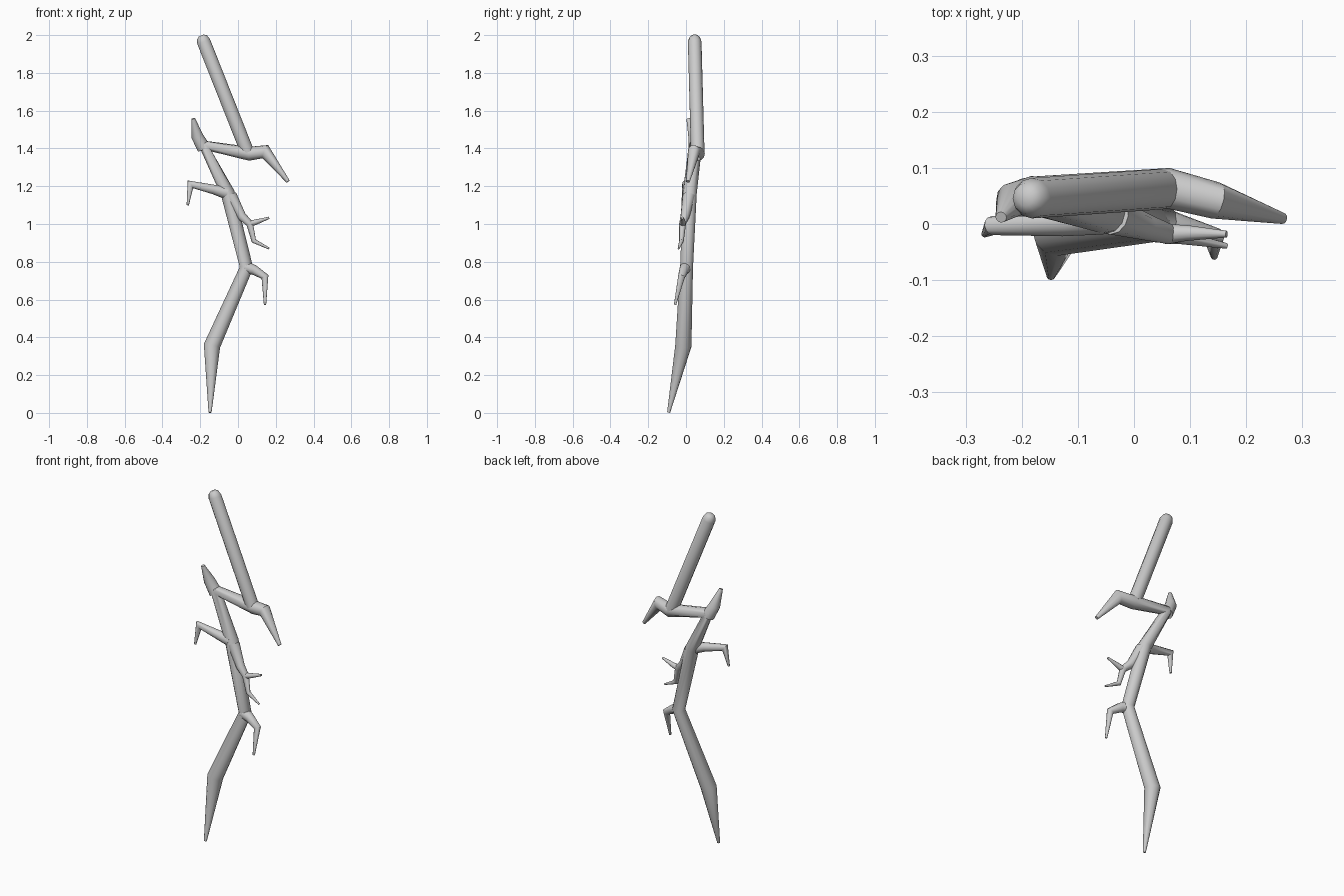
import bpy, bmesh, math
from mathutils import Vector

SIDES = 12


def tube(name, pts):
    """Loft a mitred tube through points (x, y, z, radius), capped at both ends."""
    P = [Vector(p[:3]) for p in pts]
    R = [p[3] for p in pts]
    bm = bmesh.new()
    rings = []
    n = len(P)
    for i in range(n):
        a = (P[i] - P[i - 1]).normalized() if i else (P[1] - P[0]).normalized()
        b = (P[i + 1] - P[i]).normalized() if i < n - 1 else a
        t = (a + b).normalized()
        # the bolt lies nearly in the xz plane, so y is a stable ring axis
        side = Vector((0, 1, 0)).cross(t).normalized()
        depth = t.cross(side).normalized()
        stretch = min(1 / max(t.dot(a), 0.1), 1.5)
        ring = []
        for k in range(SIDES):
            ang = 2 * math.pi * k / SIDES
            ring.append(bm.verts.new(P[i] + R[i] * (side * math.cos(ang) * stretch
                                                    + depth * math.sin(ang))))
        rings.append(ring)
    for r0, r1 in zip(rings, rings[1:]):
        for k in range(SIDES):
            j = (k + 1) % SIDES
            bm.faces.new((r0[k], r0[j], r1[j], r1[k]))
    bm.faces.new(rings[0])
    bm.faces.new(rings[-1])
    bmesh.ops.recalc_face_normals(bm, faces=bm.faces)
    me = bpy.data.meshes.new(name)
    bm.to_mesh(me)
    bm.free()
    ob = bpy.data.objects.new(name, me)
    bpy.context.collection.objects.link(ob)
    bpy.ops.object.select_all(action='DESELECT')
    ob.select_set(True)
    bpy.context.view_layer.objects.active = ob
    bpy.ops.object.shade_smooth_by_angle(angle=math.radians(40))
    return ob


# main bolt: right spur, crossbar, zigzag trunk, pointed foot
tube("main_bolt", [
    (0.265, 0.01, 1.225, 0.010), (0.145, 0.042, 1.383, 0.033),
    (0.06, 0.064, 1.372, 0.036), (-0.18, 0.05, 1.415, 0.035),
    (-0.055, 0.02, 1.165, 0.037), (0.045, 0.003, 0.77, 0.034),
    (-0.138, -0.014, 0.355, 0.043), (-0.148, -0.092, 0.002, 0.008)])

# long upper handle with rounded tip
tube("upper_shaft", [
    (-0.194, 0.046, 1.998, 0.014), (-0.190, 0.046, 1.988, 0.028),
    (-0.182, 0.046, 1.966, 0.036), (0.05, 0.062, 1.38, 0.036)])

# spike above the left bend
tube("left_spike", [
    (-0.18, 0.05, 1.40, 0.036), (-0.216, 0.043, 1.465, 0.031),
    (-0.237, 0.012, 1.558, 0.010)])

# hooked branch on the left
tube("left_branch", [
    (-0.06, 0.015, 1.165, 0.034), (-0.13, 0.003, 1.183, 0.025),
    (-0.252, -0.003, 1.21, 0.017), (-0.266, -0.018, 1.10, 0.006)])

# forked branch on the right
tube("right_branch", [
    (-0.04, 0.015, 1.15, 0.034), (0.02, -0.005, 1.04, 0.024),
    (0.062, -0.018, 1.002, 0.018), (0.084, -0.024, 0.91, 0.012),
    (0.165, -0.039, 0.870, 0.005)])
tube("right_branch_fork", [
    (0.055, -0.018, 1.0, 0.018), (0.095, -0.016, 1.010, 0.014),
    (0.165, -0.018, 1.033, 0.006)])

# hooked branch at the lower right bend
tube("lower_branch", [
    (0.04, 0.0, 0.77, 0.033), (0.085, -0.01, 0.757, 0.026),
    (0.143, -0.024, 0.72, 0.018), (0.143, -0.058, 0.572, 0.006)])
